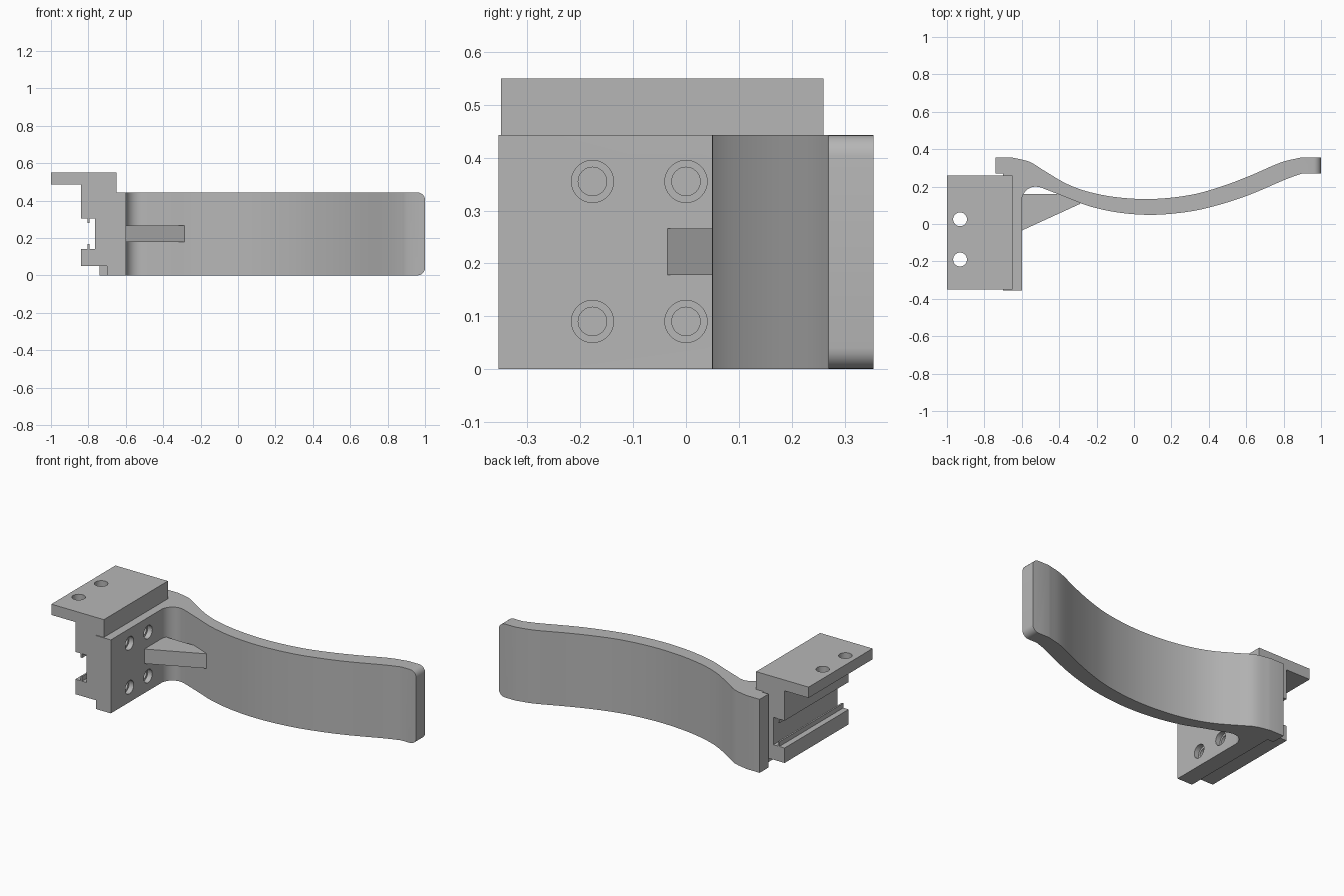
import bpy, bmesh, math
from mathutils import Vector, Matrix

cube = bpy.data.objects.get("Cube")
if cube:
    bpy.data.objects.remove(cube, do_unlink=True)

gray = bpy.data.materials.new("plain_gray")
gray.use_nodes = True
color = (0.47, 0.47, 0.47, 1)
gray.diffuse_color = color
gray.node_tree.nodes["Principled BSDF"].inputs["Base Color"].default_value = color

HEIGHT = 0.443


def make_object(name, bm):
    bmesh.ops.recalc_face_normals(bm, faces=bm.faces)
    mesh = bpy.data.meshes.new(name)
    bm.to_mesh(mesh)
    bm.free()
    mesh.materials.append(gray)
    obj = bpy.data.objects.new(name, mesh)
    bpy.context.collection.objects.link(obj)
    return obj


def prism(points, direction):
    """Extrude a closed outline along a direction."""
    bm = bmesh.new()
    face = bm.faces.new([bm.verts.new(p) for p in points])
    result = bmesh.ops.extrude_face_region(bm, geom=[face])
    verts = [g for g in result["geom"] if isinstance(g, bmesh.types.BMVert)]
    bmesh.ops.translate(bm, verts=verts, vec=direction)
    return bm


def spline(pts, steps=6):
    """Smooth curve through the given points."""
    p = [Vector(q) for q in pts]
    p = [2 * p[0] - p[1]] + p + [2 * p[-1] - p[-2]]
    out = []
    for a, b, c, d in zip(p, p[1:], p[2:], p[3:]):
        for i in range(steps):
            t = i / steps
            out.append(0.5 * (2 * b + (c - a) * t + (2 * a - 5 * b + 4 * c - d) * t**2
                              + (3 * b - a - 3 * c + d) * t**3))
    return out + [p[-2]]


def cut_holes(target, holes, axis):
    """Subtract cylinders given as (centre, radius, depth)."""
    bm = bmesh.new()
    turn = Matrix.Rotation(math.pi / 2, 4, "Y") if axis == "x" else Matrix()
    for centre, radius, depth in holes:
        bmesh.ops.create_cone(bm, cap_ends=True, segments=32, radius1=radius,
                              radius2=radius, depth=depth,
                              matrix=Matrix.Translation(centre) @ turn)
    cutter = make_object(target.name + "_hole_cutter", bm)
    cutter.hide_render = True
    cutter.hide_set(True)
    cutter.display_type = "WIRE"
    mod = target.modifiers.new("holes", "BOOLEAN")
    mod.operation = "DIFFERENCE"
    mod.solver = "EXACT"
    mod.use_self = True
    mod.object = cutter


# Curved arm and mounting plate in one outline
outer = spline([(-.65, .355), (-.56, .333), (-.48, .285), (-.36, .215), (-.235, .17),
                (-.075, .141), (.107, .134), (.3, .155), (.46, .198), (.62, .258),
                (.78, .327), (.89, .355)])
inner = spline([(.9, .27), (.81, .238), (.62, .157), (.46, .104), (.3, .067),
                (.107, .049), (-.075, .06), (-.235, .094), (-.36, .142), (-.5, .196)])
fillet = [(-.525 + .075 * math.cos(math.radians(a)), .125 + .075 * math.sin(math.radians(a)))
          for a in range(90, 181, 10)]
outline = [(-.74, .355), *outer, (1, .355), (1, .27), *inner, *fillet,
           (-.6, -.355), (-.7, -.355), (-.7, .27), (-.74, .27)]
bm = prism([(p[0], p[1], 0) for p in outline], (0, 0, HEIGHT))

# Rounded corners at the free end
tip = [e for e in bm.edges if all(v.co.x > 0.999 for v in e.verts)
       and abs(e.verts[0].co.z - e.verts[1].co.z) < 0.001]
bmesh.ops.bevel(bm, geom=tip, offset=0.04, segments=6, profile=0.5, affect="EDGES")
arm = make_object("curved_arm", bm)

# Counterbored bolt holes
bolts = [(y, z) for y in (-.177, 0) for z in (.09, .355)]
cut_holes(arm, [((-.6, y, z), .04, .06) for y, z in bolts]
          + [((-.64, y, z), .027, .1) for y, z in bolts], "x")

# Gusset between plate and arm
make_object("gusset", prism([(-.61, -.04, .178), (-.6, -.035, .178), (-.285, .109, .178),
                             (-.36, .16, .178), (-.61, .16, .178)], (0, 0, .088)))

# Rail bracket with a lipped channel and top flange
profile = [(-1, .55), (-.65, .55), (-.65, HEIGHT), (-.7, HEIGHT), (-.7, .05), (-.84, .05),
           (-.84, .14), (-.805, .14), (-.805, .168), (-.795, .168), (-.795, .14),
           (-.765, .14), (-.765, .305), (-.795, .305), (-.795, .28), (-.805, .28),
           (-.805, .305), (-.84, .305), (-.84, .485), (-1, .485)]
bracket = make_object("rail_bracket", prism([(x, -.35, z) for x, z in profile], (0, .61, 0)))
cut_holes(bracket, [((-.93, y, .52), .037, .2) for y in (-.19, .025)], "z")

# Smooth curves, keep sharp edges
bpy.ops.object.select_all(action="DESELECT")
for obj in (arm, bracket):
    obj.select_set(True)
    bpy.context.view_layer.objects.active = obj
    for mod in list(obj.modifiers):
        bpy.ops.object.modifier_apply(modifier=mod.name)
bpy.ops.object.shade_smooth_by_angle(angle=math.radians(30))
